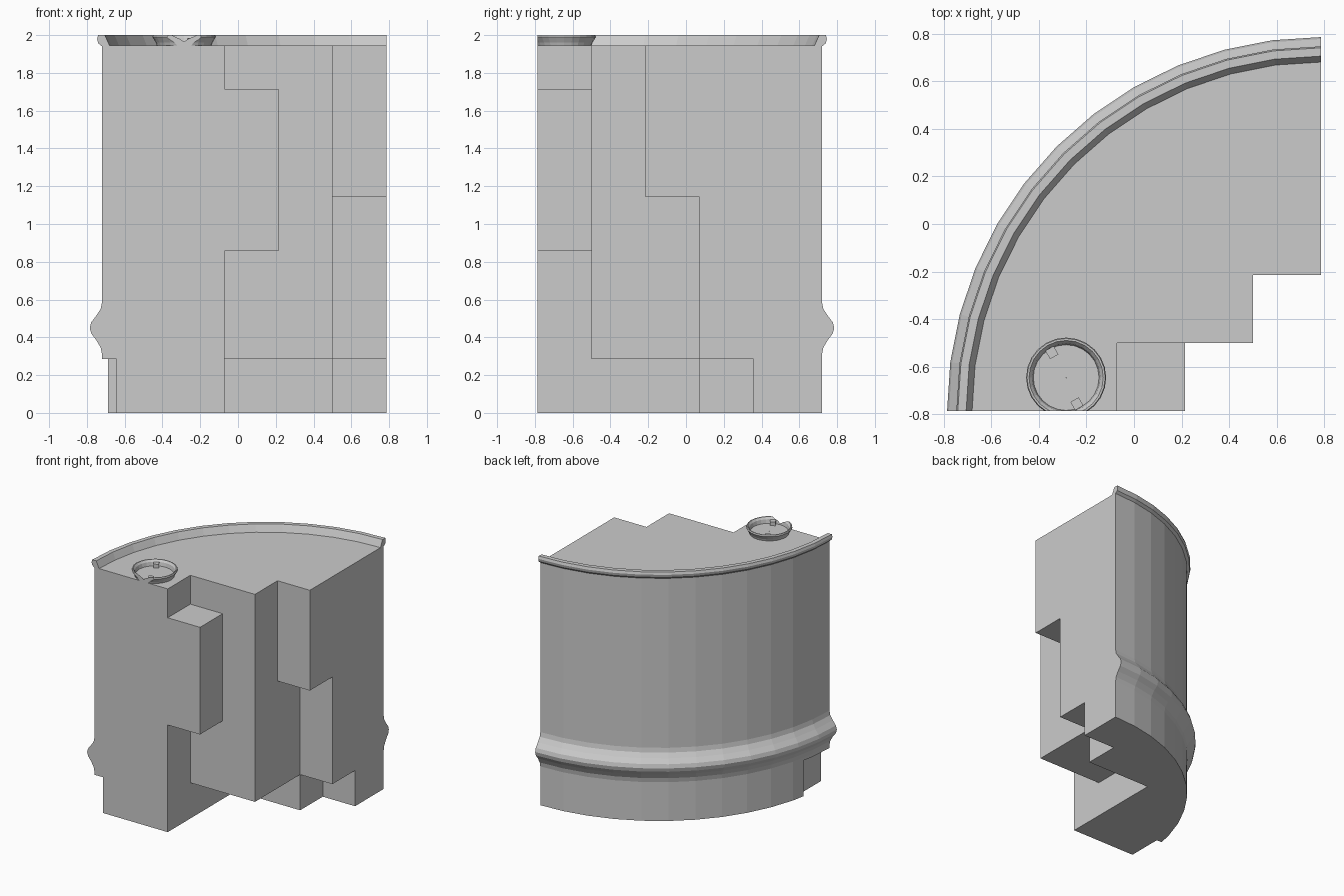
import bpy, bmesh, math
from mathutils import Vector, Matrix

if "Cube" in bpy.data.objects:
    bpy.data.objects.remove(bpy.data.objects["Cube"])

H = 0.785          # half width; barrel axis stands at (H, -H)
C = 2 / 7          # step size of the blocky cut
BIG = 0.2


def add_object(name, bm):
    bmesh.ops.recalc_face_normals(bm, faces=bm.faces)
    me = bpy.data.meshes.new(name)
    bm.to_mesh(me)
    bm.free()
    ob = bpy.data.objects.new(name, me)
    bpy.context.collection.objects.link(ob)
    return ob


def lathe(name, profile, centre, start, sweep, steps):
    """Spin a closed (radius, z) profile about a vertical axis."""
    bm = bmesh.new()
    d = Vector((math.cos(start), math.sin(start), 0))
    c = Vector((centre[0], centre[1], 0))
    vs = [bm.verts.new(c + d * r + Vector((0, 0, z))) for r, z in profile]
    es = [bm.edges.new((vs[i - 1], vs[i])) for i in range(len(vs))]
    bmesh.ops.spin(bm, geom=vs + es, cent=c, axis=(0, 0, 1), angle=sweep,
                   steps=steps)
    bmesh.ops.remove_doubles(bm, verts=bm.verts, dist=0.0002)
    rim = [e for e in bm.edges if e.is_boundary]
    if rim:
        bmesh.ops.holes_fill(bm, edges=rim, sides=0)
    return add_object(name, bm)


def box(name, lo, hi, turn=0.0):
    lo, hi = Vector(lo), Vector(hi)
    bm = bmesh.new()
    m = (Matrix.Translation((lo + hi) / 2) @ Matrix.Rotation(turn, 4, 'Z')
         @ Matrix.Diagonal((*(hi - lo), 1)))
    bmesh.ops.create_cube(bm, size=1, matrix=m)
    return add_object(name, bm)


def cut(ob, cutter):
    mod = ob.modifiers.new("cut", 'BOOLEAN')
    mod.operation, mod.solver, mod.object = 'DIFFERENCE', 'EXACT', cutter
    bpy.context.view_layer.objects.active = ob
    bpy.ops.object.modifier_apply(modifier=mod.name)
    bpy.data.objects.remove(cutter)


# Quarter barrel: wall, rolled hoop, raised top rim and sunken lid
profile = [(0.05, 0), (1.505, 0), (1.505, 0.31), (1.512, 0.345), (1.535, 0.385),
           (1.562, 0.42), (1.570, 0.45), (1.562, 0.48), (1.535, 0.515),
           (1.512, 0.55), (1.505, 0.585), (1.505, 1.94), (1.525, 1.957),
           (1.531, 1.98), (1.525, 2.0), (1.49, 2.0), (1.483, 1.985),
           (1.465, 1.945), (0.05, 1.945)]
barrel = lathe("barrel_section", profile, (H, -H), math.pi / 2, math.pi / 2, 12)

# Stepped cuts, in cells from the axis: (x0, x1, y0, y1, z0, z1)
steps = [(0, 1, 0, 2, 0, 7), (0, 1, 0, 3, 0, 4), (0, 1, 0, 4, 0, 1),
         (0, 3, 0, 3, 0, 1), (0, 2, 0, 1, 0, 7), (0, 3, 0, 1, 0, 3),
         (0, 3, 0, 1, 6, 7), (5, 6, 0, 1, 0, 1)]
for x0, x1, y0, y1, z0, z1 in steps:
    lo = (H - x1 * C, -H + y0 * C - BIG * (y0 == 0), z0 * C - BIG * (z0 == 0))
    hi = (H - x0 * C + BIG * (x0 == 0), -H + y1 * C, z1 * C + BIG * (z1 == 7))
    cut(barrel, box("step_cutter", lo, hi))

# Bung: flared ring with a dished floor, sliced by the front plane
bx, by = -0.285, -0.645
ring = [(0.001, 1.94), (0.143, 1.94), (0.15, 1.96), (0.168, 1.99), (0.164, 2.0),
        (0.156, 2.0), (0.144, 1.985), (0.138, 1.955), (0.001, 1.955)]
bung = lathe("bung_ring", ring, (bx, by), 0, 2 * math.pi, 24)
cut(bung, box("front_cutter", (-1, -1.2, 1.5), (1, -H, 2.5)))

# Two lugs inside the bung
for s, (x, y) in enumerate([(-0.345, -0.54), (-0.24, -0.755)]):
    box(f"bung_lug_{s + 1}", (x - 0.02, y - 0.02, 1.945),
        (x + 0.02, y + 0.02, 1.985), math.radians(30))
